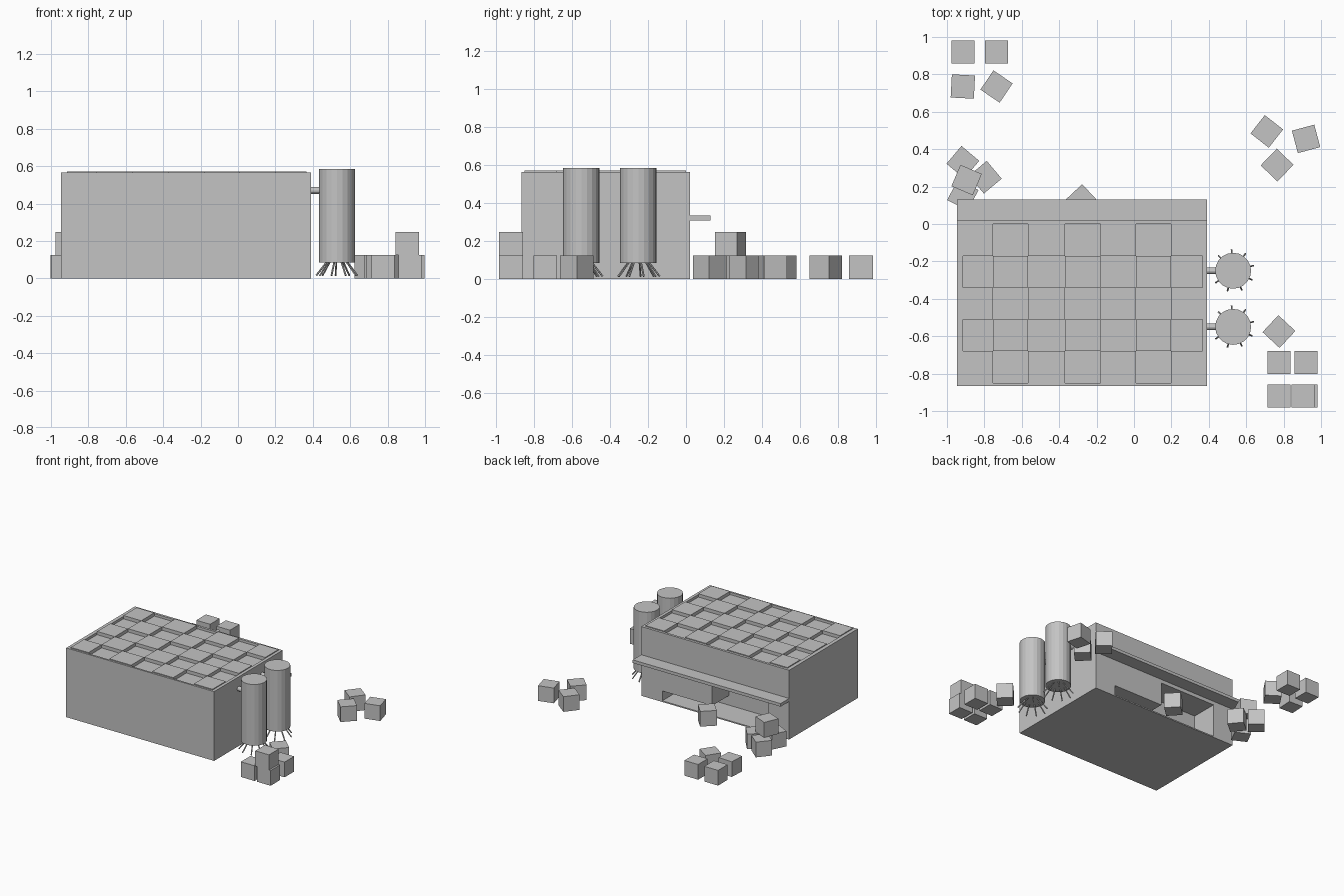
import bpy
from math import radians, sin, cos, pi
from mathutils import Vector

default = bpy.data.objects.get("Cube")
if default:
    bpy.data.objects.remove(default, do_unlink=True)

GREY = (0.55, 0.55, 0.55, 1)
grey = bpy.data.materials.new("plain grey")
grey.use_nodes = True
grey.diffuse_color = GREY
grey.node_tree.nodes["Principled BSDF"].inputs["Base Color"].default_value = GREY


def finish(name):
    ob = bpy.context.object
    ob.name = name
    ob.data.materials.append(grey)
    return ob


def box(name, x0, x1, y0, y1, z0, z1):
    bpy.ops.mesh.primitive_cube_add(size=1, location=((x0 + x1) / 2, (y0 + y1) / 2, (z0 + z1) / 2))
    ob = finish(name)
    ob.scale = (x1 - x0, y1 - y0, z1 - z0)
    bpy.ops.object.transform_apply(location=False, rotation=False, scale=True)
    return ob


def rod(name, a, b, radius, sides):
    a, b = Vector(a), Vector(b)
    bpy.ops.mesh.primitive_cylinder_add(vertices=sides, radius=radius, depth=(b - a).length,
                                        location=(a + b) / 2)
    ob = finish(name)
    ob.rotation_mode = 'QUATERNION'
    ob.rotation_quaternion = (b - a).to_track_quat('Z', 'Y')
    return ob


def cut(target, cutter):
    mod = target.modifiers.new(cutter.name, 'BOOLEAN')
    mod.operation = 'DIFFERENCE'
    mod.solver = 'EXACT'
    mod.object = cutter
    cutter.hide_render = True
    cutter.hide_set(True)
    cutter.display_type = 'WIRE'


# Main block with a sunken roof, a wide low slot and a doorway at the back
LEFT, RIGHT, FRONT, BACK, TOP = -0.945, 0.39, -0.865, 0.02, 0.565
building = box("building", LEFT, RIGHT, FRONT, BACK, 0, TOP)
cut(building, box("roof_cutter", -0.915, 0.365, -0.85, 0, 0.545, 0.7))
cut(building, box("slot_cutter", -0.25, 0.2, -0.2, 0.1, 0.01, 0.09))
cut(building, box("doorway_cutter", -0.76, -0.25, -0.2, 0.1, 0.01, 0.28))

# Awning along the back
box("awning", LEFT, RIGHT, BACK, 0.13, 0.31, 0.335)

# Checkerboard of raised roof tiles
columns = [-0.915, -0.755, -0.567, -0.37, -0.18, 0.01, 0.197, 0.365]
for row in range(5):
    for col in range(7):
        if (row + col) % 2 == 0:
            box("roof_tile", columns[col], columns[col + 1],
                -0.17 * (row + 1), -0.17 * row, 0.54, 0.572)

# Tanks on splayed legs, each piped to the wall
TANK_X, LEGS = 0.53, 9
for y in (-0.25, -0.55):
    rod("tank", (TANK_X, y, 0.085), (TANK_X, y, 0.585), 0.096, 20)
    rod("tank_pipe", (0.38, y, 0.47), (0.46, y, 0.47), 0.018, 12)
    for i in range(LEGS):
        a = 2 * pi * i / LEGS + 0.25
        dx, dy = cos(a), sin(a)
        rod("tank_leg", (TANK_X + 0.05 * dx, y + 0.05 * dy, 0.095),
            (TANK_X + 0.112 * dx, y + 0.112 * dy, 0.015), 0.005, 6)

# Loose crates: x, y, level, turn in degrees
CRATE = 0.124
crates = [
    (-0.915, 0.92, 0, 0), (-0.735, 0.92, 0, 0), (-0.915, 0.735, 0, -3), (-0.735, 0.735, 0, -34),
    (0.71, 0.495, 0, -38), (0.92, 0.455, 0, 15), (0.765, 0.315, 0, -44),
    (-0.915, 0.33, 0, -40), (-0.795, 0.25, 0, -50), (-0.915, 0.155, 0, -27), (-0.895, 0.235, 1, -23),
    (-0.28, 0.125, 0, -47), (0.775, -0.575, 0, -43),
    (0.775, -0.74, 0, 0), (0.92, -0.74, 0, 0),
    (0.775, -0.92, 0, 0), (0.92, -0.92, 0, 0), (0.905, -0.92, 1, 0),
]
h = CRATE / 2
for x, y, level, turn in crates:
    z = level * CRATE
    crate = box("crate", x - h, x + h, y - h, y + h, z, z + CRATE)
    crate.rotation_euler.z = radians(turn)
